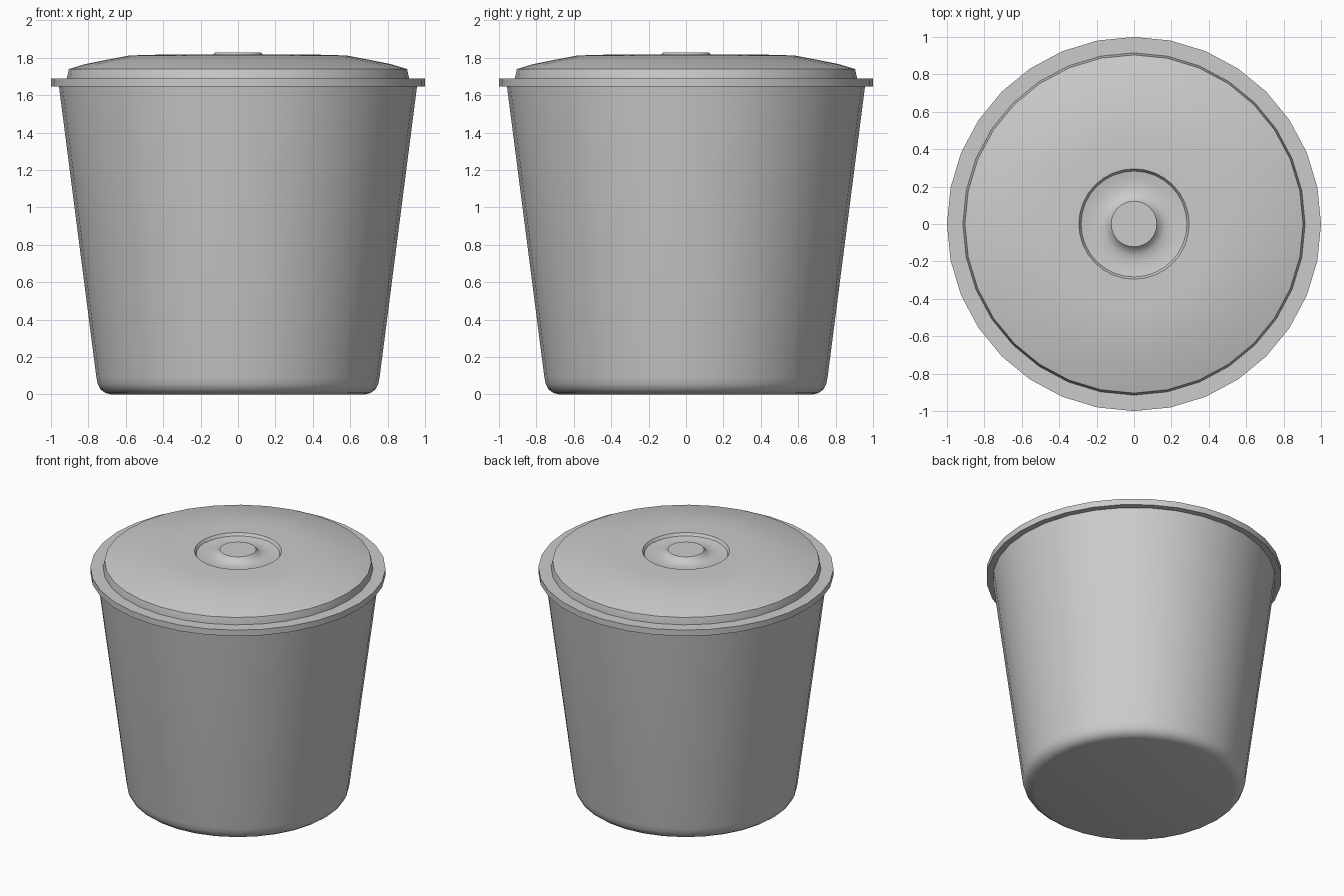
import bpy, bmesh
from math import cos, sin, tau, radians

SIDES = 32

cube = bpy.data.objects.get("Cube")
if cube:
    bpy.data.objects.remove(cube, do_unlink=True)

grey = bpy.data.materials.new("plain_grey")
grey.use_nodes = True
GREY = (0.6, 0.6, 0.6, 1)
grey.diffuse_color = GREY
grey.node_tree.nodes["Principled BSDF"].inputs["Base Color"].default_value = GREY


def lathe(name, profile, sharp_angle=35):
    """Revolve (radius, height) points around z; the ends are capped."""
    bm = bmesh.new()
    rings = [[bm.verts.new((r * cos(tau * i / SIDES), r * sin(tau * i / SIDES), z))
              for i in range(SIDES)] for r, z in profile]
    for low, high in zip(rings, rings[1:]):
        for i in range(SIDES):
            j = (i + 1) % SIDES
            bm.faces.new((low[i], low[j], high[j], high[i]))
    bm.faces.new(rings[0][::-1])
    bm.faces.new(rings[-1])
    mesh = bpy.data.meshes.new(name)
    bm.to_mesh(mesh)
    bm.free()
    mesh.materials.append(grey)
    obj = bpy.data.objects.new(name, mesh)
    bpy.context.collection.objects.link(obj)
    bpy.ops.object.select_all(action="DESELECT")
    obj.select_set(True)
    bpy.context.view_layer.objects.active = obj
    bpy.ops.object.shade_smooth_by_angle(angle=radians(sharp_angle))
    return obj


# Tapered tub with rounded base, projecting rim and hollow inside
lathe("tub", [
    (0.68, 0), (0.71, 0.008), (0.735, 0.027), (0.75, 0.055), (0.757, 0.09),
    (0.957, 1.645), (1, 1.645), (1, 1.69), (0.915, 1.69),
    (0.73, 0.09), (0.68, 0.03)])

# Domed lid with a sunken ring around a round centre knob
lathe("lid", [
    (0.915, 1.67), (0.915, 1.69), (0.904, 1.74),
    (0.82, 1.765), (0.7, 1.789), (0.58, 1.812), (0.44, 1.816), (0.295, 1.816),
    (0.283, 1.796), (0.24, 1.788), (0.2, 1.788), (0.165, 1.793),
    (0.14, 1.806), (0.122, 1.828), (0.116, 1.828)])
